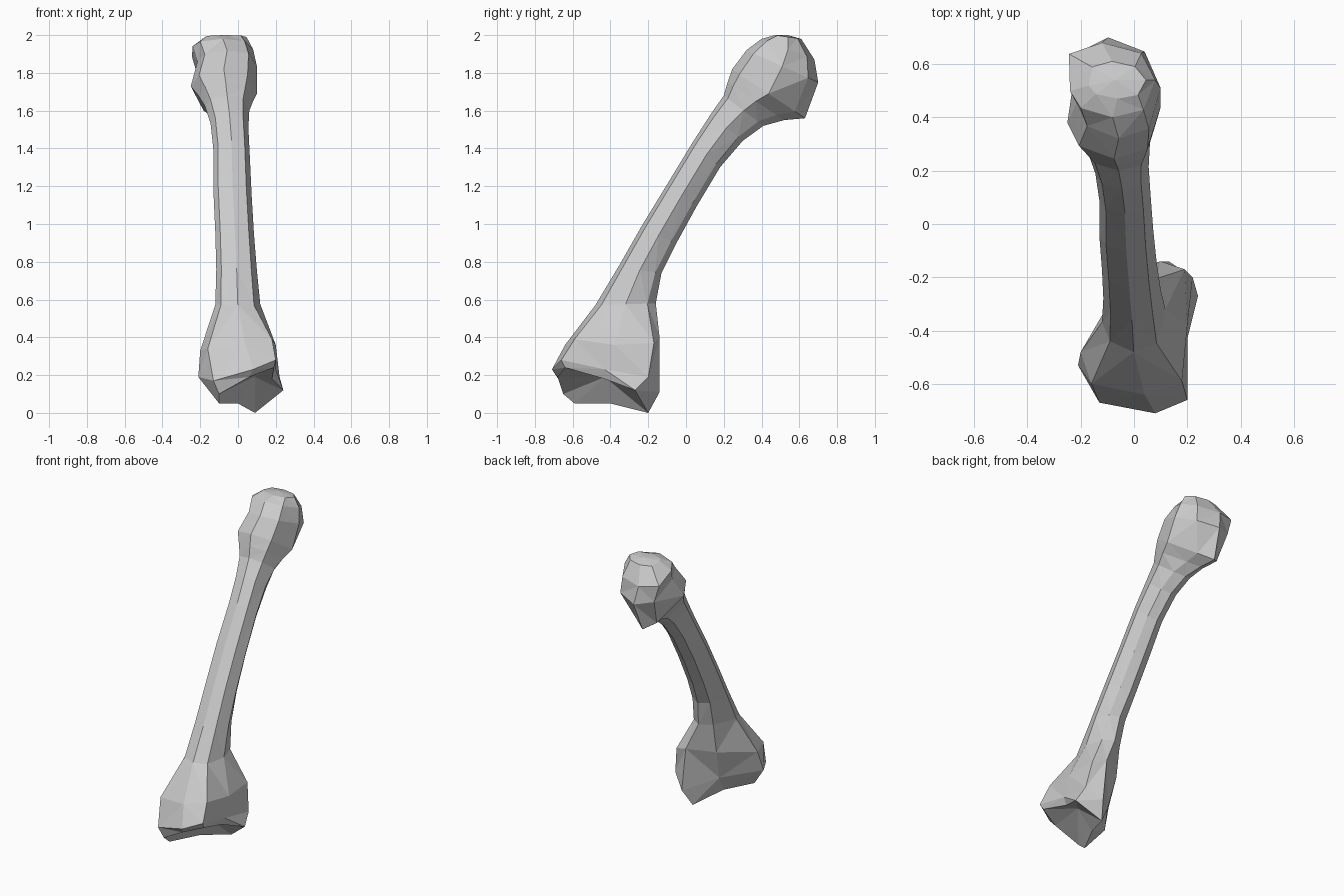
import bpy
import bmesh
from mathutils import Vector

cube = bpy.data.objects.get("Cube")
if cube:
    bpy.data.objects.remove(cube, do_unlink=True)


def make_material(name, color):
    material = bpy.data.materials.new(name)
    material.use_nodes = True
    material.diffuse_color = color
    material.node_tree.nodes["Principled BSDF"].inputs["Base Color"].default_value = color
    return material


# Cross-section of the shaft: (front to back, side to side), flatter at the front
SECTION = [(-1, 0), (-.8, .72), (0, 1), (.72, 1), (1, 0), (.7, -1), (-.3, -1), (-.75, -.75)]


def shaft_ring(front_y, front_z, back_y, back_z, x_min, x_max, fullness, shift):
    """Place the section between two points; the back half has its own width and shift."""
    front = Vector((0, front_y, front_z))
    back = Vector((0, back_y, back_z))
    middle, half = (front + back) / 2, (back - front) / 2
    ring = []
    for along, across in SECTION:
        point = middle + half * along
        if along > 0:
            across *= fullness
        point.x = (x_min + x_max) / 2 + across * (x_max - x_min) / 2 + shift * max(along, 0)
        ring.append(point)
    return ring


def add_loft(bm, rings):
    """Bridge neighbouring rings of equal length and return the vertex loops."""
    loops = [[bm.verts.new(point) for point in ring] for ring in rings]
    for low, high in zip(loops, loops[1:]):
        count = len(low)
        for i in range(count):
            j = (i + 1) % count
            bm.faces.new((low[i], low[j], high[j], high[i]))
    return loops


def add_cap(bm, loop, centre):
    """Close a loop with a fan to a centre point."""
    tip = bm.verts.new(centre)
    for i, vert in enumerate(loop):
        bm.faces.new((vert, tip, loop[(i + 1) % len(loop)]))


# Flared lower end: slanted rim, widest ring, then the neck of the flare
lower_rim = [(.06, -.68, .19), (.19, -.64, .24), (.18, -.43, .18), (.24, -.27, .12),
             (.09, -.2, 0), (0, -.4, .05), (-.1, -.59, .05), (-.1, -.65, .1)]
lower_wide = [(.08, -.71, .23), (.2, -.66, .28), (.2, -.43, .23), (.22, -.2, .19),
              (.13, -.14, .11), (-.04, -.3, .18), (-.21, -.53, .19), (-.13, -.67, .17)]
lower_neck = [(.04, -.64, .36), (.18, -.59, .39), (.2, -.38, .36), (.19, -.17, .37),
              (.1, -.14, .4), (-.06, -.24, .38), (-.2, -.48, .33), (-.16, -.6, .34)]

# Shaft and rounded head: front y, z, back y, z, least x, greatest x, back fullness, shift
shaft_rows = [
    (-.48, .57, -.16, .58, -.12, .118, .6, .02),
    (-.36, .77, -.13, .74, -.115, .1, .6, .01),
    (-.24, .98, -.05, .9, -.12, .085, .6, 0),
    (-.1, 1.21, .06, 1.1, -.13, .072, .6, 0),
    (.04, 1.44, .18, 1.3, -.13, .062, .6, 0),
    (.13, 1.58, .3, 1.44, -.145, .055, .6, 0),
    (.2, 1.68, .41, 1.52, -.175, .06, .55, -.01),
    (.22, 1.75, .52, 1.55, -.21, .08, .45, -.03),
    (.245, 1.82, .63, 1.56, -.25, .1, .45, -.04),
    (.32, 1.92, .7, 1.75, -.215, .1, .8, -.04),
    (.4, 1.98, .68, 1.87, -.24, .08, .85, -.04),
    (.47, 2, .61, 1.98, -.17, .045, .75, -.02),
]

bm = bmesh.new()
rings = [lower_rim, lower_wide, lower_neck] + [shaft_ring(*row) for row in shaft_rows]
loops = add_loft(bm, rings)

# Hollow joint socket below, closed crown above
add_cap(bm, loops[0], (.09, -.43, .19))
add_cap(bm, loops[-1], (-.07, .54, 2))

bmesh.ops.triangulate(bm, faces=bm.faces[:])
bmesh.ops.recalc_face_normals(bm, faces=bm.faces[:])
mesh = bpy.data.meshes.new("long_bone")
bm.to_mesh(mesh)
bm.free()
mesh.materials.append(make_material("pale_grey", (.6, .6, .6, 1)))
bone = bpy.data.objects.new("long_bone", mesh)
bpy.context.collection.objects.link(bone)
